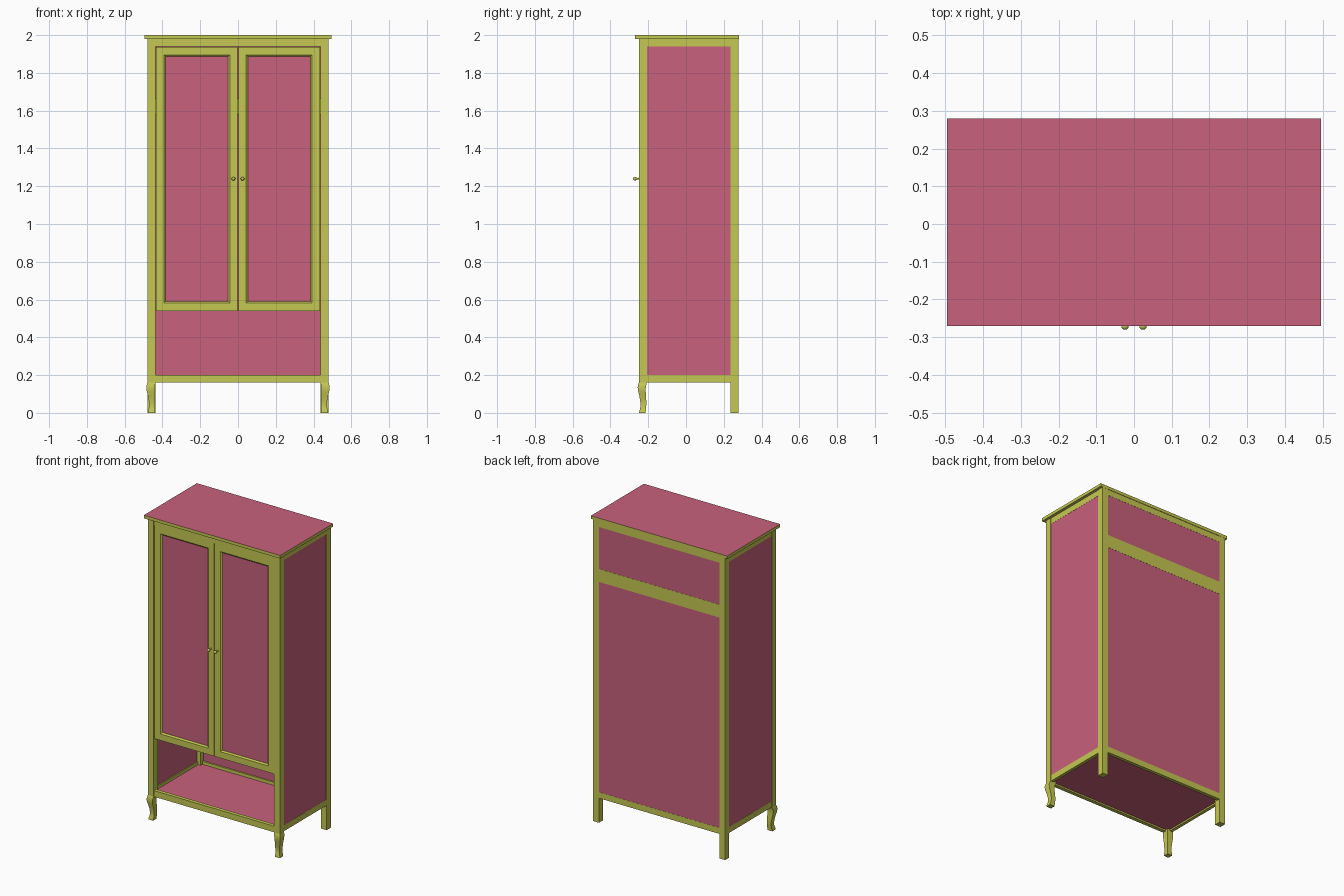
import bpy, bmesh, math

if "Cube" in bpy.data.objects:
    bpy.data.objects.remove(bpy.data.objects["Cube"])


def material(name, rgb):
    m = bpy.data.materials.new(name)
    m.diffuse_color = (*rgb, 1)
    m.use_nodes = True
    m.node_tree.nodes["Principled BSDF"].inputs["Base Color"].default_value = m.diffuse_color
    return m


WOOD = material("frame_paint", (0.56, 0.58, 0.085))
PANEL = material("panel_paint", (0.58, 0.12, 0.20))


def finish(name, bm, mat, smooth=False):
    bmesh.ops.recalc_face_normals(bm, faces=bm.faces)
    me = bpy.data.meshes.new(name)
    bm.to_mesh(me)
    bm.free()
    me.materials.append(mat)
    ob = bpy.data.objects.new(name, me)
    bpy.context.collection.objects.link(ob)
    if smooth:
        bpy.ops.object.select_all(action='DESELECT')
        ob.select_set(True)
        bpy.context.view_layer.objects.active = ob
        bpy.ops.object.shade_smooth_by_angle(angle=math.radians(40))
    return ob


def box(name, x, y, z, mat=WOOD):
    bm = bmesh.new()
    bmesh.ops.create_cube(bm, size=1)
    for v in bm.verts:
        v.co = [(r[0] + r[1]) / 2 + c * (r[1] - r[0]) for c, r in zip(v.co, (x, y, z))]
    return finish(name, bm, mat)


def span(s, a, b):
    """Range a..b put on side s (+1 or -1)."""
    return tuple(sorted((s * a, s * b)))


def loft(name, rings, mat, closed=False, smooth=False):
    """Skin a stack of point rings; closed joins the last ring to the first."""
    bm = bmesh.new()
    rows = [[bm.verts.new(p) for p in r] for r in rings]
    n = len(rows[0])
    pairs = list(zip(rows, rows[1:]))
    if closed:
        pairs.append((rows[-1], rows[0]))
    else:
        bm.faces.new(rows[0])
        bm.faces.new(rows[-1])
    for a, b in pairs:
        for i in range(n):
            j = (i + 1) % n
            bm.faces.new((a[i], a[j], b[j], b[i]))
    return finish(name, bm, mat, smooth)


# Top board: painted edges, panel-coloured upper face
top = box("top_board", (-0.495, 0.495), (-0.27, 0.28), (1.98, 2.0))
top.data.materials.append(PANEL)
for f in top.data.polygons:
    if f.normal.z > 0.9:
        f.material_index = 1

# Cabriole leg sections: height, outward shift, half width
LEG = [(0.16, 0.0, 0.0215), (0.15, 0.003, 0.0218), (0.135, 0.006, 0.0215),
       (0.115, 0.005, 0.020), (0.09, 0.001, 0.0178), (0.065, -0.002, 0.0162),
       (0.04, -0.003, 0.0152), (0.02, -0.001, 0.0158), (0.008, 0.002, 0.0172),
       (0.0, 0.002, 0.0172)]

for s, side in ((-1, "left"), (1, "right")):
    # Corner posts and front legs
    box(f"{side}_front_post", span(s, 0.437, 0.479), (-0.25, -0.207), (0.16, 1.98))
    box(f"{side}_back_post", span(s, 0.437, 0.479), (0.236, 0.279), (0, 1.98))
    rings = []
    for z, o, h in LEG:
        cx, cy = s * (0.458 + o), -0.2285 - o
        rings.append([(cx + a * h, cy + b * h, z)
                      for a, b in ((-1, -1), (1, -1), (1, 1), (-1, 1))])
    loft(f"{side}_front_leg", rings, WOOD, smooth=True)
    # Side panel with its rails
    box(f"{side}_side_panel", span(s, 0.462, 0.475), (-0.207, 0.236), (0.2, 1.94), PANEL)
    for part, z in (("bottom", (0.16, 0.2)), ("top", (1.94, 1.98))):
        box(f"{side}_{part}_side_rail", span(s, 0.455, 0.476), (-0.207, 0.236), z)

# Front rails, back rails
for part, z in (("bottom", (0.16, 0.2)), ("top", (1.94, 1.98))):
    box(f"front_{part}_rail", (-0.437, 0.437), (-0.249, -0.225), z)
    box(f"back_{part}_rail", (-0.437, 0.437), (0.255, 0.277), z)
box("back_middle_rail", (-0.437, 0.437), (0.255, 0.277), (1.58, 1.665))

# Back panels and floor
box("lower_back_panel", (-0.437, 0.437), (0.264, 0.276), (0.2, 1.58), PANEL)
box("upper_back_panel", (-0.437, 0.437), (0.264, 0.276), (1.665, 1.94), PANEL)
box("floor_panel", (-0.455, 0.455), (-0.225, 0.255), (0.17, 0.18), PANEL)

# Doors: frame profile (inset, y) swept round a rectangle
FRAME = [(0, -0.245), (0.042, -0.245), (0.051, -0.237), (0.051, -0.225), (0, -0.225)]
KNOB = [(0.0055, -0.244), (0.0045, -0.256), (0.0055, -0.262), (0.0085, -0.266),
        (0.0098, -0.271), (0.0085, -0.276), (0.005, -0.279), (0.001, -0.28)]
for s, side in ((-1, "left"), (1, "right")):
    x0, x1, z0, z1 = 0.0015, 0.434, 0.54, 1.938
    rings = [[(s * (x0 + i), y, z0 + i), (s * (x1 - i), y, z0 + i),
              (s * (x1 - i), y, z1 - i), (s * (x0 + i), y, z1 - i)] for i, y in FRAME]
    loft(f"{side}_door_frame", rings, WOOD, closed=True)
    box(f"{side}_door_panel", span(s, 0.0515, 0.384), (-0.236, -0.228),
        (0.59, 1.888), PANEL)
    rings = [[(s * 0.024 + r * math.cos(k * math.tau / 20), y,
               1.24 + r * math.sin(k * math.tau / 20)) for k in range(20)]
             for r, y in KNOB]
    loft(f"{side}_door_knob", rings, WOOD, smooth=True)
